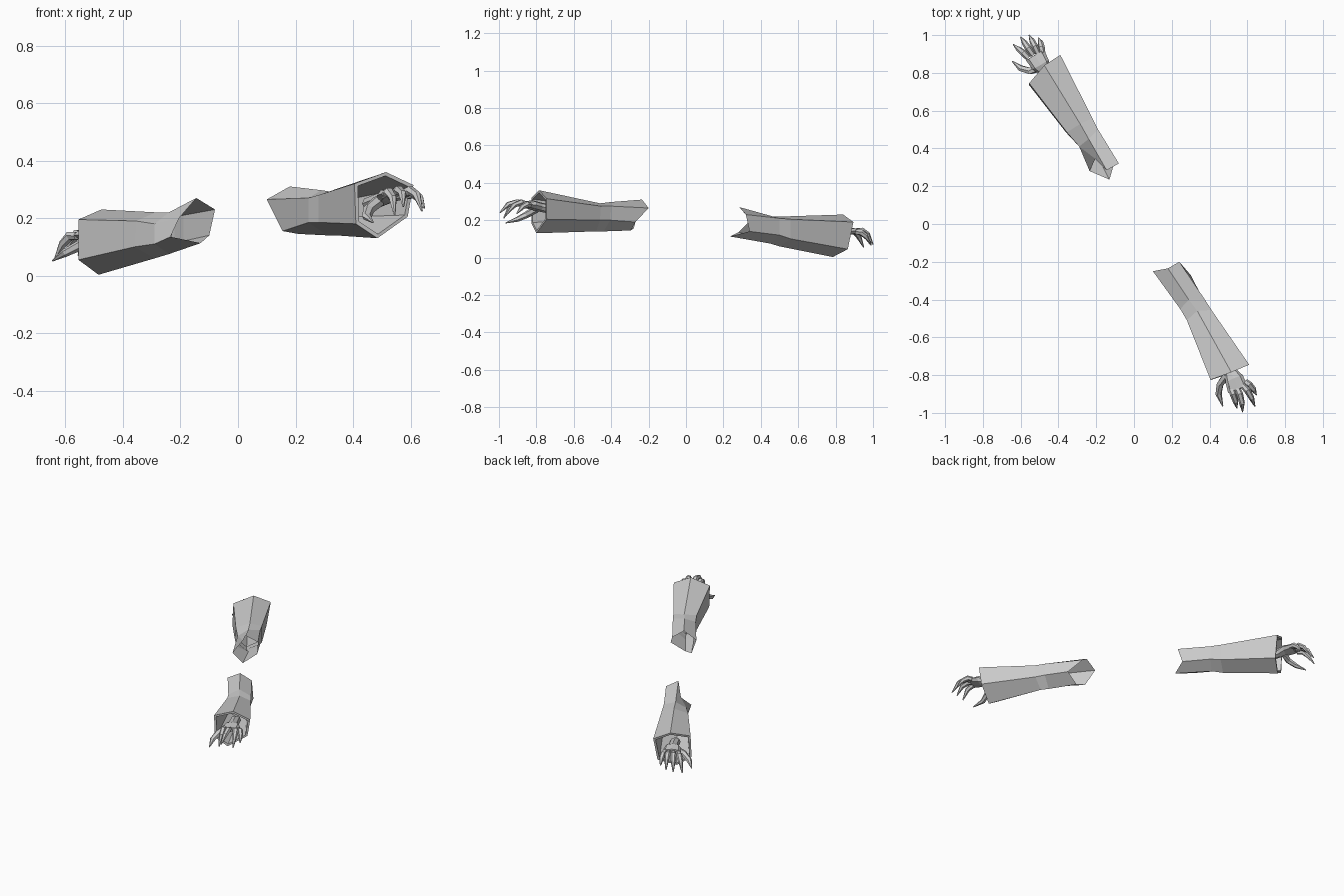
import bpy, bmesh, math
from mathutils import Vector

grey = bpy.data.materials.new("plain grey")
grey.diffuse_color = (0.6, 0.6, 0.6, 1)


def finish(bm, name):
    me = bpy.data.meshes.new(name)
    bm.to_mesh(me)
    bm.free()
    me.materials.append(grey)
    ob = bpy.data.objects.new(name, me)
    bpy.context.collection.objects.link(ob)
    return ob


def bridge(bm, rings, cap_start=False, cap_end=False):
    """Skin a list of equal-sized point rings."""
    vs = [[bm.verts.new(p) for p in r] for r in rings]
    n = len(vs[0])
    for a, b in zip(vs, vs[1:]):
        for i in range(n):
            j = (i + 1) % n
            bm.faces.new((a[i], a[j], b[j], b[i]))
    if cap_start:
        bm.faces.new(vs[0][::-1])
    if cap_end:
        bm.faces.new(vs[-1])


def sleeve(name, rings):
    """Six-sided open sleeve with a folded cuff and an inner lining."""
    rings = [[Vector(p) for p in r] for r in rings]

    def shrink(r, f):
        c = sum(r, Vector()) / len(r)
        return [c + (p - c) * f for p in r]
    lip = shrink(rings[-1], 0.88)
    lining = shrink(rings[-2], 0.85)
    bm = bmesh.new()
    bridge(bm, rings + [lip, lining])
    finish(bm, name)


def tube(name, pts, widths, heights, side, sides=6):
    """Tapered tube along pts; side is the sideways direction."""
    pts = [Vector(p) for p in pts]
    bm = bmesh.new()
    rings = []
    for k, p in enumerate(pts):
        d = (pts[min(k + 1, len(pts) - 1)] - pts[max(k - 1, 0)]).normalized()
        s = Vector(side)
        s = (s - d * s.dot(d)).normalized()
        u = s.cross(d)
        rings.append([p + s * math.cos(t) * widths[k] + u * math.sin(t) * heights[k]
                      for t in (2 * math.pi * i / sides for i in range(sides))])
    bridge(bm, rings, True, True)
    bmesh.ops.recalc_face_normals(bm, faces=bm.faces)
    finish(bm, name)


def hand(label, palm, fingers, thumb, side):
    tube(label + "_palm", palm, (.032, .032, .05, .055), (.025, .025, .026, .016), side, 8)
    for i, f in enumerate(fingers):
        tube(f"{label}_finger_{i + 1}", f, (.016, .018, .015, .003), (.015, .017, .014, .003), side)
    tube(label + "_thumb", thumb, (.022, .02, .017, .003), (.02, .018, .014, .003), side)


# sleeves: rings run elbow to cuff, each ring goes
# top, outer upper, outer lower, bottom, inner lower, inner upper
sleeve("front_sleeve", [
    [(.18, -.235, .31), (.24, -.20, .265), (.30, -.27, .19),
     (.21, -.295, .145), (.155, -.28, .155), (.10, -.25, .265)],
    [(.29, -.40, .297), (.375, -.40, .275), (.37, -.405, .20),
     (.31, -.44, .14), (.245, -.45, .185), (.245, -.45, .27)],
    [(.335, -.46, .29), (.41, -.455, .275), (.40, -.46, .20),
     (.34, -.48, .14), (.28, -.51, .185), (.28, -.51, .28)],
    [(.515, -.785, .36), (.61, -.745, .315), (.59, -.745, .205),
     (.485, -.80, .13), (.41, -.825, .18), (.405, -.825, .32)]])

sleeve("back_sleeve", [
    [(-.145, .285, .27), (-.08, .32, .23), (-.10, .34, .14),
     (-.13, .235, .113), (-.235, .28, .135), (-.205, .345, .20)],
    [(-.24, .45, .22), (-.19, .50, .21), (-.19, .50, .12),
     (-.24, .45, .075), (-.29, .41, .11), (-.29, .41, .18)],
    [(-.285, .53, .22), (-.22, .56, .205), (-.22, .56, .10),
     (-.29, .50, .06), (-.36, .485, .10), (-.355, .485, .19)],
    [(-.475, .84, .23), (-.39, .895, .19), (-.40, .865, .045),
     (-.485, .785, .003), (-.555, .735, .055), (-.555, .745, .195)]])

# hands with four curled fingers and a thumb
hand("front_hand",
     [(.46, -.68, .25), (.51, -.78, .27), (.53, -.82, .28), (.55, -.875, .285)],
     [[(.59, -.835, .28), (.61, -.85, .285), (.632, -.875, .27), (.648, -.905, .235)],
      [(.575, -.855, .285), (.60, -.88, .295), (.622, -.92, .28), (.64, -.965, .225)],
      [(.545, -.865, .285), (.56, -.90, .297), (.572, -.95, .285), (.575, -.995, .24)],
      [(.51, -.86, .28), (.525, -.90, .29), (.538, -.94, .27), (.545, -.975, .21)]],
     [(.49, -.80, .26), (.455, -.85, .23), (.448, -.90, .205), (.47, -.965, .185)],
     (.87, .49, 0))

hand("back_hand",
     [(-.42, .71, .11), (-.475, .81, .13), (-.495, .845, .14), (-.525, .895, .142)],
     [[(-.485, .905, .138), (-.49, .935, .135), (-.495, .96, .115), (-.505, .985, .08)],
      [(-.51, .905, .14), (-.525, .94, .145), (-.54, .97, .125), (-.555, 1.0, .07)],
      [(-.535, .895, .14), (-.56, .93, .145), (-.58, .96, .12), (-.60, .99, .065)],
      [(-.56, .88, .138), (-.585, .905, .138), (-.61, .925, .11), (-.638, .95, .055)]],
     [(-.505, .825, .125), (-.55, .81, .105), (-.60, .825, .08), (-.645, .862, .052)],
     (.855, .52, 0))
